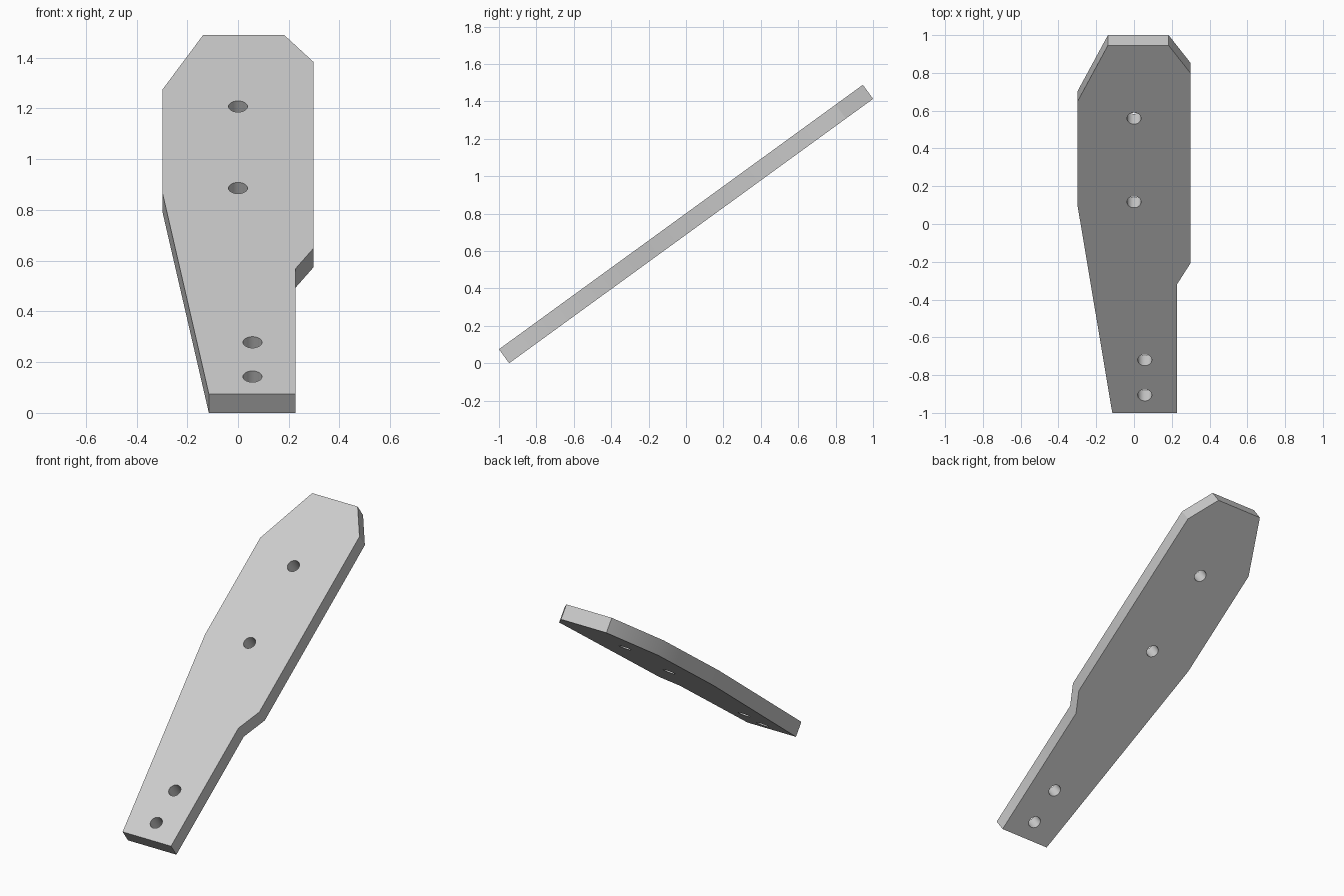
import bpy, bmesh, math
from mathutils import Matrix, Vector

if "Cube" in bpy.data.objects:
    bpy.data.objects.remove(bpy.data.objects["Cube"], do_unlink=True)

TILT = math.radians(36)
THICK = 0.0927
HOLE_R = 0.0375

# Plate outline: across, along the slope
outline = [(-0.115, 0), (0.227, 0), (0.227, 0.84), (0.298, 0.977), (0.298, 2.225),
           (0.183, 2.405), (-0.138, 2.405), (-0.298, 2.04), (-0.298, 1.35)]
holes = [(0.057, 0.116), (0.057, 0.346), (0, 1.38), (0, 1.927)]


def new_object(name, bm):
    bmesh.ops.recalc_face_normals(bm, faces=bm.faces)
    mesh = bpy.data.meshes.new(name)
    bm.to_mesh(mesh)
    bm.free()
    obj = bpy.data.objects.new(name, mesh)
    bpy.context.collection.objects.link(obj)
    return obj


# Flat plate, upper face on local z = 0
bm = bmesh.new()
face = bm.faces.new([bm.verts.new((x, s, 0)) for x, s in outline])
ext = bmesh.ops.extrude_face_region(bm, geom=[face])
low = [v for v in ext["geom"] if isinstance(v, bmesh.types.BMVert)]
bmesh.ops.translate(bm, verts=low, vec=(0, 0, -THICK))
plate = new_object("bracket_plate", bm)

# Bolt hole cutters
bm = bmesh.new()
for x, s in holes:
    bmesh.ops.create_cone(bm, cap_ends=True, segments=32, radius1=HOLE_R, radius2=HOLE_R,
                          depth=THICK * 3, matrix=Matrix.Translation((x, s, -THICK / 2)))
cutter = new_object("hole_cutter", bm)
cutter.hide_render = True

# Cut the holes
mod = plate.modifiers.new("bolt_holes", "BOOLEAN")
mod.operation = "DIFFERENCE"
mod.solver = "EXACT"
mod.object = cutter
bpy.ops.object.select_all(action="DESELECT")
plate.select_set(True)
bpy.context.view_layer.objects.active = plate
bpy.ops.object.modifier_apply(modifier=mod.name)
bpy.data.objects.remove(cutter, do_unlink=True)

# Tilt the plate up toward the back and rest it on the ground
lift = Vector((0, -1, THICK * math.cos(TILT)))
plate.data.transform(Matrix.Translation(lift) @ Matrix.Rotation(TILT, 4, "X"))
bpy.ops.object.shade_smooth_by_angle(angle=math.radians(30))

# Plain grey finish
mat = bpy.data.materials.new("light_grey")
mat.use_nodes = True
grey = (0.6, 0.6, 0.6, 1)
mat.diffuse_color = grey
mat.node_tree.nodes["Principled BSDF"].inputs["Base Color"].default_value = grey
plate.data.materials.clear()
plate.data.materials.append(mat)
